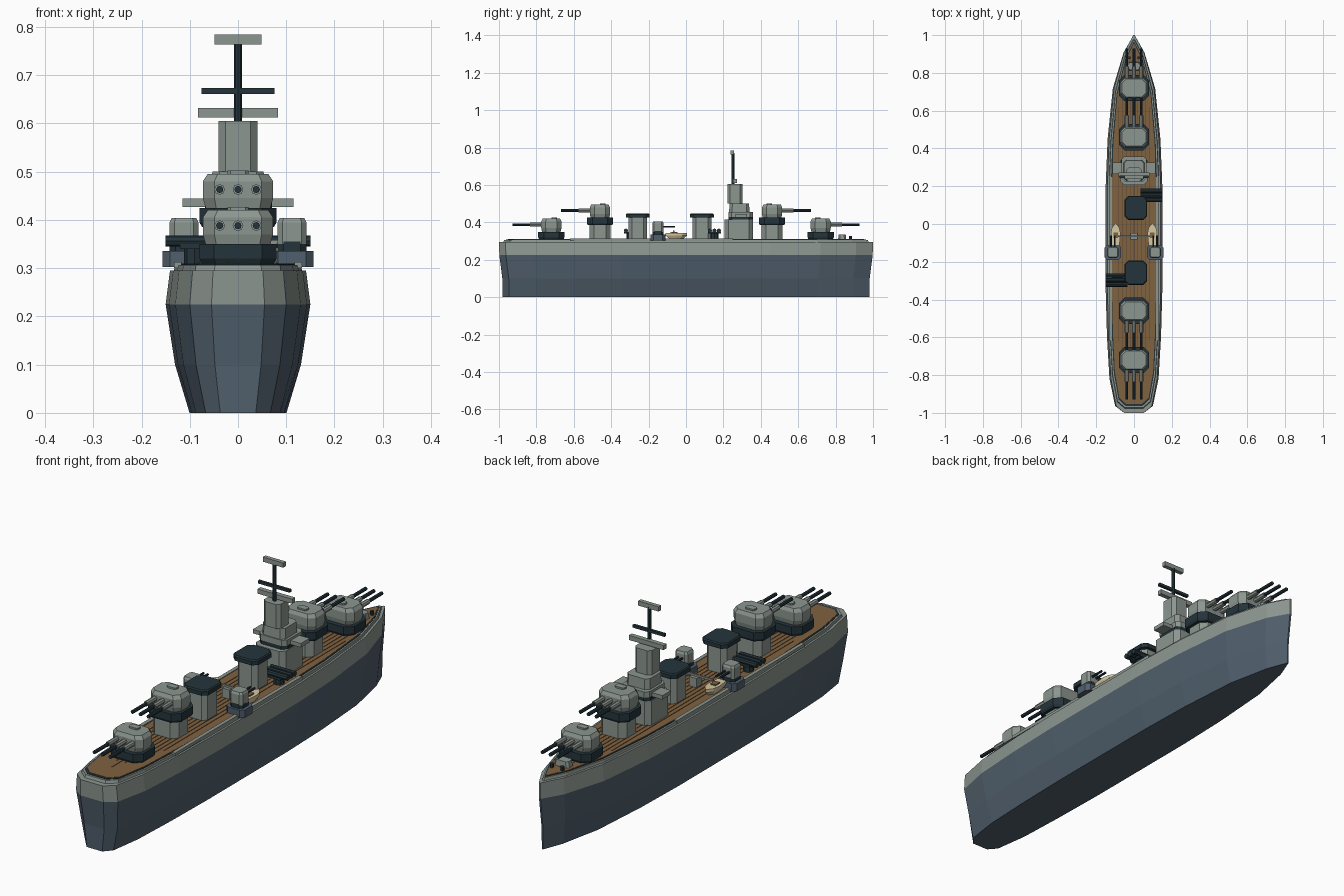
import bpy, bmesh, math
from mathutils import Matrix, Vector

cube = bpy.data.objects.get("Cube")
if cube:
    bpy.data.objects.remove(cube, do_unlink=True)


def material(name, r, g, b):
    rgb = [((c / 255 + 0.055) / 1.055) ** 2.4 for c in (r, g, b)]
    m = bpy.data.materials.new(name)
    m.use_nodes = True
    m.diffuse_color = (*rgb, 1)
    m.node_tree.nodes["Principled BSDF"].inputs["Base Color"].default_value = (*rgb, 1)
    return m


GREY = material("light_grey", 140, 150, 144)
SLATE = material("hull_slate", 80, 95, 108)
DARK = material("dark_steel", 36, 52, 59)
WOOD = material("deck_wood", 128, 98, 65)
PLANK = material("plank_seam", 92, 68, 45)
CREAM = material("boat_cream", 214, 200, 162)


def finish(name, bm, mats, rule=None):
    bmesh.ops.recalc_face_normals(bm, faces=bm.faces)
    bm.normal_update()
    if rule:
        for f in bm.faces:
            f.material_index = rule(f)
    mesh = bpy.data.meshes.new(name)
    bm.to_mesh(mesh)
    bm.free()
    for m in mats:
        mesh.materials.append(m)
    ob = bpy.data.objects.new(name, mesh)
    bpy.context.collection.objects.link(ob)
    return ob


def loft(name, rings, mats, rule=None):
    """Skin a stack of closed rings and cap both ends."""
    bm = bmesh.new()
    vs = [[bm.verts.new(p) for p in ring] for ring in rings]
    n = len(vs[0])
    for a, b in zip(vs, vs[1:]):
        for i in range(n):
            j = (i + 1) % n
            bm.faces.new((a[i], a[j], b[j], b[i]))
    bm.faces.new(vs[0])
    bm.faces.new(vs[-1])
    return finish(name, bm, mats, rule)


def octa(name, x, y, hx, hy, cut, levels, mat):
    """Box with chamfered corners; levels are (z, scale)."""
    quarter = [(hx, hy - cut), (hx - cut, hy)]
    plan = quarter + [(-a, b) for a, b in reversed(quarter)]
    plan += [(-a, -b) for a, b in plan]
    return loft(name, [[(x + a * s, y + b * s, z) for a, b in plan] for z, s in levels], [mat])


def box(name, x0, x1, y0, y1, z0, z1, mat):
    plan = [(x0, y0), (x1, y0), (x1, y1), (x0, y1)]
    return loft(name, [[(a, b, z) for a, b in plan] for z in (z0, z1)], [mat])


def rod(name, start, end, r, mat, sides=8):
    a, b = Vector(start), Vector(end)
    bm = bmesh.new()
    turn = (b - a).to_track_quat('Z', 'Y').to_matrix().to_4x4()
    bmesh.ops.create_cone(bm, cap_ends=True, segments=sides, radius1=r, radius2=r,
                          depth=(b - a).length, matrix=Matrix.Translation((a + b) / 2) @ turn)
    return finish(name, bm, [mat])


# Hull: one half outline in plan, mirrored and stacked by height
half = [(0.055, -1), (0.1, -0.965), (0.13, -0.82), (0.143, -0.6), (0.15, -0.35),
        (0.15, 0.2), (0.14, 0.45), (0.112, 0.72), (0.055, 0.91), (0.004, 1)]
outline = half + [(-x, y) for x, y in reversed(half)]


def hull_ring(z, sx, sy):
    return [(x * sx, y * sy, z) for x, y in outline]


loft("hull", [hull_ring(0, 0.67, 0.98), hull_ring(0.1, 0.87, 0.982),
              hull_ring(0.225, 1, 0.998), hull_ring(0.295, 0.94, 1)],
     [SLATE, GREY], lambda f: int(f.calc_center_median().z > 0.23))
loft("deck_edge", [hull_ring(0.29, 0.89, 0.978), hull_ring(0.307, 0.87, 0.972)], [GREY])
loft("deck_border", [hull_ring(0.305, 0.82, 0.963), hull_ring(0.3085, 0.82, 0.963)], [DARK])
loft("deck", [hull_ring(0.305, 0.78, 0.952), hull_ring(0.31, 0.78, 0.952)], [WOOD])
for i in range(-4, 5):
    reach = 0.86 - abs(i) * 0.06
    box("plank_seam", i * 0.02 - 0.0015, i * 0.02 + 0.0015, -reach, reach, 0.309, 0.3115, PLANK)
for s in (-1, 1):
    a, b = sorted((s * 0.117, s * 0.133))
    box("side_strip", a, b, -0.62, 0.25, 0.3, 0.313, GREY)


# Triple gun turrets, low outer pair and raised inner pair
def turret(y, d, base):
    octa("turret_ring", 0, y, 0.08, 0.07, 0.03, [(base - 0.04, 0.93), (base - 0.03, 1), (base, 1)], DARK)
    octa("turret_house", 0, y, 0.073, 0.054, 0.024,
         [(base, 0.92), (base + 0.02, 1), (base + 0.055, 1), (base + 0.07, 0.86)], GREY)
    octa("turret_hatch", 0, y - d * 0.015, 0.022, 0.014, 0.006, [(base + 0.068, 1), (base + 0.077, 1)], GREY)
    for x in (-0.038, 0, 0.038):
        z = base + 0.038
        rod("barrel_sleeve", (x, y + d * 0.03, z), (x, y + d * 0.115, z), 0.011, GREY)
        rod("barrel", (x, y + d * 0.1, z), (x, y + d * 0.208, z), 0.0075, DARK)


for d in (-1, 1):
    turret(d * 0.72, d, 0.35)
    turret(d * 0.46, d, 0.425)
    octa("barbette", 0, d * 0.46, 0.062, 0.056, 0.025, [(0.305, 1), (0.39, 1)], GREY)

# Bridge tower, stacked tiers
octa("bridge_base", 0, 0.282, 0.072, 0.076, 0.02, [(0.305, 1), (0.415, 1)], GREY)
octa("bridge_band", 0, 0.292, 0.068, 0.066, 0.02, [(0.415, 1), (0.43, 1)], DARK)
octa("bridge_gallery", 0, 0.292, 0.066, 0.066, 0.016, [(0.43, 1), (0.455, 1)], GREY)
octa("bridge_upper", 0, 0.285, 0.056, 0.055, 0.016, [(0.45, 1), (0.5, 0.95)], GREY)
box("bridge_wings", -0.115, 0.115, 0.265, 0.325, 0.427, 0.444, GREY)
octa("tower", 0, 0.262, 0.04, 0.04, 0.014, [(0.5, 1), (0.605, 1)], GREY)
box("rangefinder", -0.083, 0.083, 0.252, 0.272, 0.612, 0.632, GREY)
rod("mast", (0, 0.25, 0.6), (0, 0.25, 0.77), 0.008, DARK)
box("mast_yard", -0.076, 0.076, 0.244, 0.256, 0.661, 0.673, DARK)
box("radar", -0.049, 0.049, 0.239, 0.257, 0.764, 0.784, GREY)

# Funnels and sideways torpedo tubes
for y, tube_y, d in ((0.085, 0.152, 1), (-0.258, -0.297, -1)):
    octa("funnel", 0.01, y, 0.048, 0.05, 0.018, [(0.305, 1), (0.43, 1)], GREY)
    octa("funnel_cap", 0.01, y, 0.06, 0.064, 0.02, [(0.425, 1), (0.442, 1), (0.447, 0.93)], DARK)
    rod("tube_mount", (d * 0.09, tube_y, 0.305), (d * 0.09, tube_y, 0.345), 0.022, DARK)
    box("tube_cradle", min(d * 0.06, d * 0.12), max(d * 0.06, d * 0.12),
        tube_y - 0.034, tube_y + 0.034, 0.34, 0.35, DARK)
    for k in (-1, 0, 1):
        rod("torpedo_tube", (d * 0.035, tube_y + k * 0.024, 0.356),
            (d * 0.15, tube_y + k * 0.024, 0.356), 0.0115, DARK)

# Side guns and ship's boats
for s in (-1, 1):
    x = s * 0.112
    octa("side_gun_platform", x, -0.15, 0.044, 0.04, 0.015, [(0.302, 1), (0.336, 1)], SLATE)
    octa("side_gun_ring", x, -0.15, 0.03, 0.03, 0.012, [(0.336, 1), (0.355, 1)], DARK)
    octa("side_gun_house", x, -0.15, 0.03, 0.03, 0.01, [(0.35, 1), (0.395, 1), (0.404, 0.85)], GREY)
    for k in (-0.01, 0.01):
        rod("side_gun_barrel", (x + k, -0.13, 0.377), (x + k, -0.06, 0.377), 0.005, DARK)
    plan = [(-0.02, -0.11), (0.02, -0.11), (0.026, -0.05), (0.02, -0.02),
            (0, 0.006), (-0.02, -0.02), (-0.026, -0.05)]
    loft("boat", [[(s * 0.097 + a * w, -0.05 + (b + 0.05) * w, z) for a, b in plan]
                  for z, w in ((0.313, 0.65), (0.33, 1), (0.343, 1))], [CREAM])
    box("boat_seat", s * 0.097 - 0.012, s * 0.097 + 0.012, -0.075, -0.045, 0.342, 0.348, WOOD)

# Boat crane amidships
box("crane_post", -0.018, 0.018, -0.083, -0.047, 0.305, 0.35, GREY)
box("crane_arm", -0.085, 0.085, -0.069, -0.061, 0.35, 0.358, GREY)

# Foredeck winch
octa("winch_housing", 0, 0.835, 0.036, 0.022, 0.01, [(0.308, 1), (0.335, 0.85)], GREY)
for s in (-1, 1):
    rod("capstan", (s * 0.025, 0.88, 0.308), (s * 0.025, 0.88, 0.327), 0.008, DARK)
